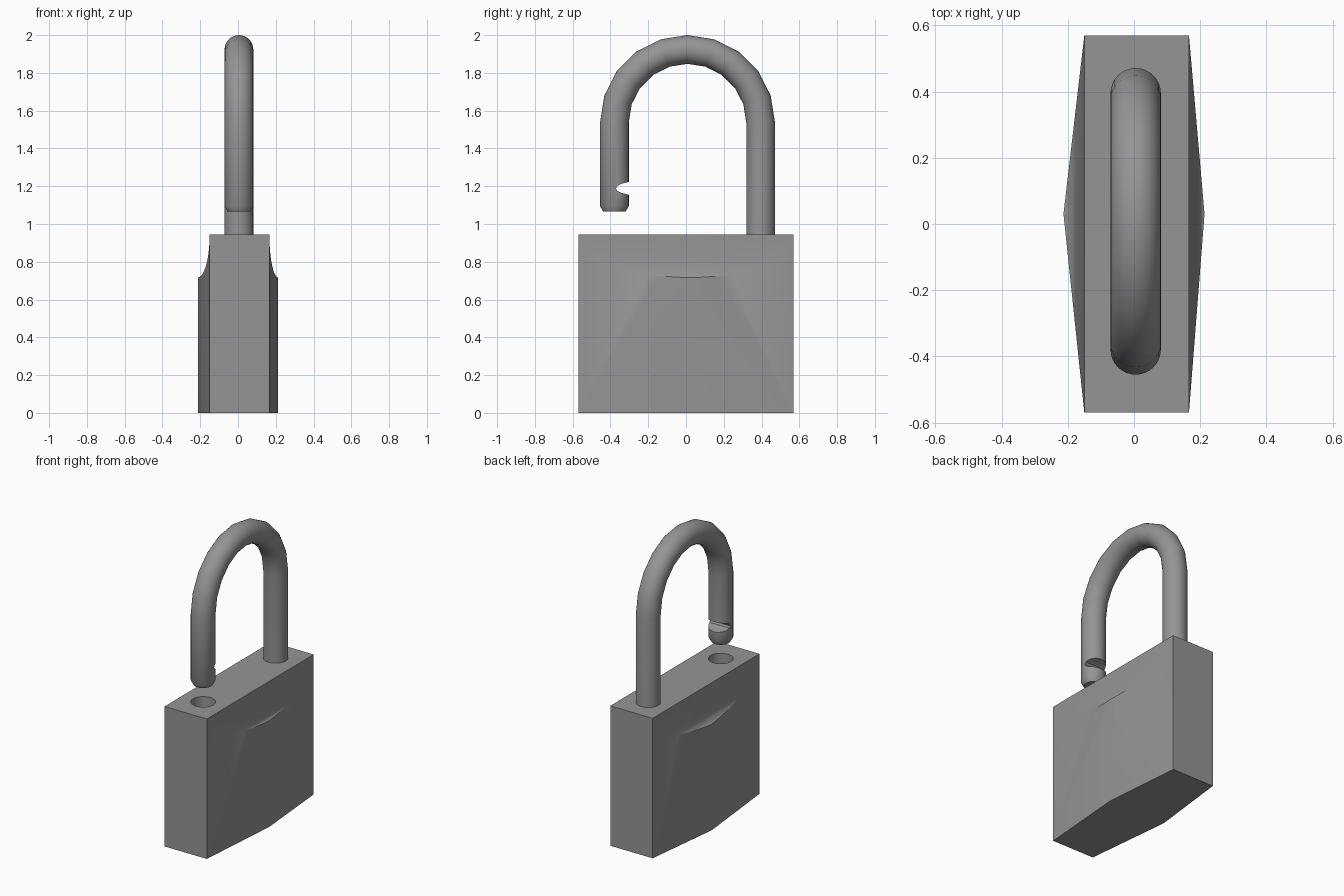
import bpy, bmesh
from math import sin, cos, pi, radians
from mathutils import Vector

cube = bpy.data.objects.get("Cube")
if cube:
    bpy.data.objects.remove(cube, do_unlink=True)

steel = bpy.data.materials.new("grey_steel")
steel.use_nodes = True
GREY = (0.3, 0.3, 0.3, 1)
steel.diffuse_color = GREY
steel.node_tree.nodes["Principled BSDF"].inputs["Base Color"].default_value = GREY

TOP = 0.945          # top of the body
TUBE = 0.076         # shackle tube radius
TUBE_X = 0.005
BEND_Y, BEND_Z, BEND_R = 0.008, 1.537, 0.387


def make_object(name, bm):
    bmesh.ops.recalc_face_normals(bm, faces=bm.faces)
    mesh = bpy.data.meshes.new(name)
    bm.to_mesh(mesh)
    bm.free()
    mesh.materials.append(steel)
    obj = bpy.data.objects.new(name, mesh)
    bpy.context.collection.objects.link(obj)
    return obj


def prism(name, outline, direction):
    """Extrude a closed outline of 3D points along a direction."""
    bm = bmesh.new()
    face = bm.faces.new([bm.verts.new(p) for p in outline])
    new = bmesh.ops.extrude_face_region(bm, geom=[face])["geom"]
    verts = [v for v in new if isinstance(v, bmesh.types.BMVert)]
    bmesh.ops.translate(bm, verts=verts, vec=Vector(direction))
    return make_object(name, bm)


def select_only(obj):
    bpy.ops.object.select_all(action="DESELECT")
    obj.select_set(True)
    bpy.context.view_layer.objects.active = obj


def cut(obj, cutter):
    cutter.hide_render = True
    mod = obj.modifiers.new("cut", "BOOLEAN")
    mod.operation, mod.solver, mod.object = "DIFFERENCE", "EXACT", cutter
    select_only(obj)
    bpy.ops.object.modifier_apply(modifier=mod.name)
    bpy.data.objects.remove(cutter, do_unlink=True)


def smooth(obj, degrees):
    select_only(obj)
    bpy.ops.object.shade_smooth_by_angle(angle=radians(degrees))


# Body: six-sided block with a shallow ridge down each broad side
RIGHT, LEFT, RIDGE, END = -0.15, 0.166, 0.213, 0.57
body = prism("body", [(RIGHT, -END, 0), (LEFT, -END, 0), (RIDGE, 0.03, 0),
                      (LEFT, END, 0), (RIGHT, END, 0), (-RIDGE, 0.03, 0)], (0, 0, TOP))

# Hollow scoops along the upper edge of both broad sides
for side, edge in ((1, LEFT), (-1, RIGHT)):
    depth = RIDGE - abs(edge)
    steps = 16
    outline = [(side * (RIDGE - depth * cos(pi / 2 * i / steps)), -0.7,
                TOP - 0.228 * sin(pi / 2 * i / steps)) for i in range(steps + 1)]
    outline += [(side * 0.4, -0.7, TOP - 0.228), (side * 0.4, -0.7, 1.1), (edge, -0.7, 1.1)]
    cut(body, prism("scoop_cutter", outline, (0, 1.4, 0)))

# Hole for the free end of the shackle
ring = [2 * pi * i / 32 for i in range(32)]
cut(body, prism("hole_cutter", [(TUBE_X + TUBE * cos(t), BEND_Y - BEND_R + TUBE * sin(t), 0.6)
                                for t in ring], (0, 0, 0.5)))
smooth(body, 25)

# Shackle: rings swept up the fixed leg, round the bend and down the free leg
stations = [(0, TOP - 0.1, TUBE)]
stations += [(i * pi / 10, BEND_Z, TUBE) for i in range(11)]
stations += [(pi, 1.095, TUBE), (pi, 1.065, TUBE * 0.78)]
bm = bmesh.new()
rings = []
for angle, z, radius in stations:
    loop = []
    for t in ring:
        reach = BEND_R + radius * cos(t)
        loop.append(bm.verts.new((TUBE_X + radius * sin(t), BEND_Y + reach * cos(angle),
                                  z + reach * sin(angle))))
    rings.append(loop)
for a, b in zip(rings, rings[1:]):
    for i in range(len(a)):
        j = (i + 1) % len(a)
        bm.faces.new((a[i], a[j], b[j], b[i]))
bm.faces.new(rings[0])
bm.faces.new(rings[-1])
shackle = make_object("shackle", bm)

# Locking notch on the inner side of the free leg
notch = [(-0.25, 1.235), (-0.305, 1.222), (-0.345, 1.212), (-0.364, 1.202), (-0.371, 1.188),
         (-0.364, 1.175), (-0.345, 1.166), (-0.305, 1.155), (-0.25, 1.14)]
cut(shackle, prism("notch_cutter", [(-0.2, y, z) for y, z in notch], (0.4, 0, 0)))
smooth(shackle, 32)
